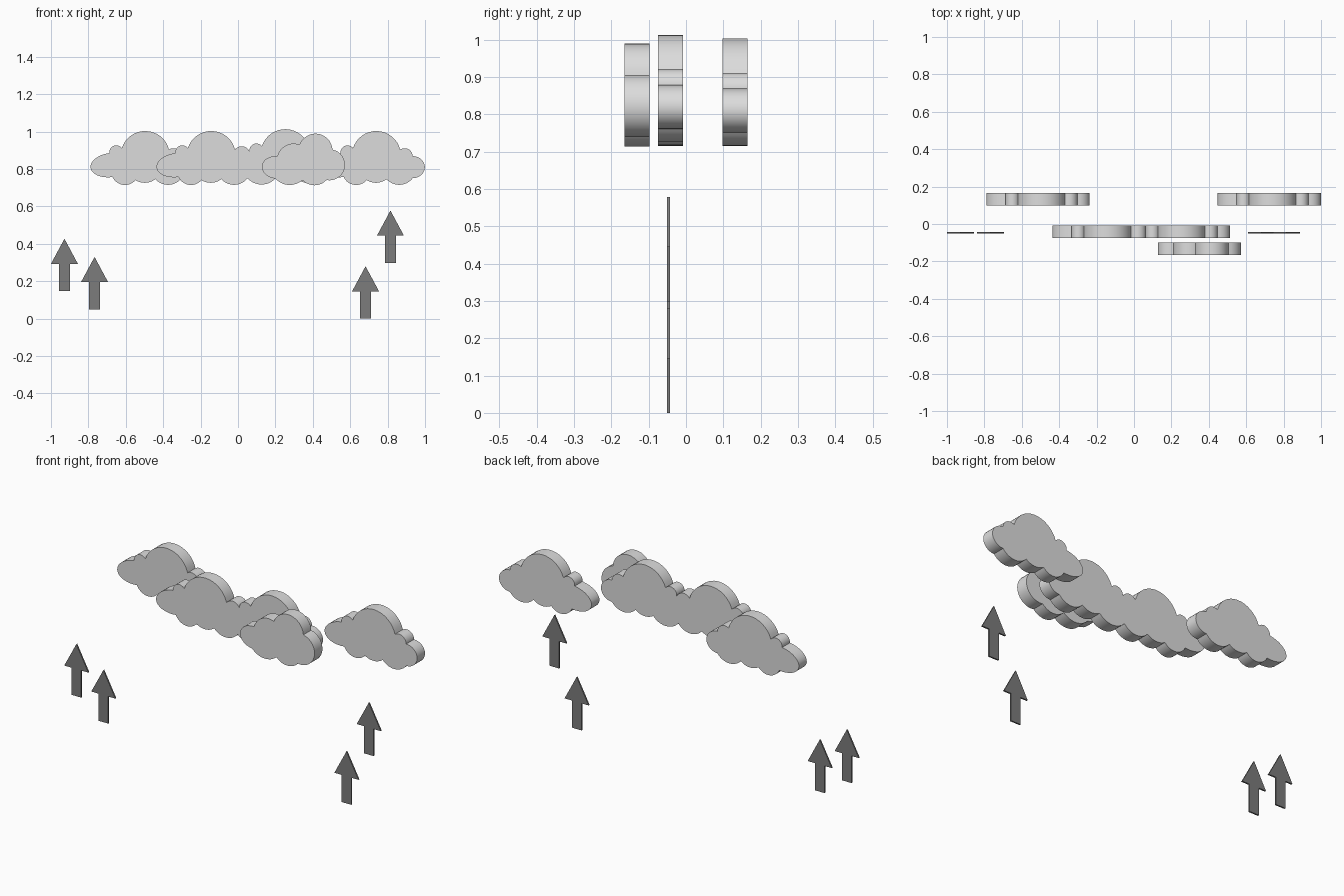
import bpy, bmesh, math
from mathutils import Vector

if "Cube" in bpy.data.objects:
    bpy.data.objects.remove(bpy.data.objects["Cube"])


def material(name, rgb):
    m = bpy.data.materials.new(name)
    m.diffuse_color = (*rgb, 1)
    m.use_nodes = True
    m.node_tree.nodes["Principled BSDF"].inputs["Base Color"].default_value = m.diffuse_color
    return m


CLOUD_GREY = material("light grey", (0.72, 0.72, 0.72))
ARROW_GREY = material("dark grey", (0.2, 0.2, 0.2))


def lobed_outline(lobes, steps=16):
    """Join cusps (x, z, depth) clockwise with outward bulging arcs."""
    pts = []
    for i, (x, z, depth) in enumerate(lobes):
        a = Vector((x, z))
        b = Vector(lobes[(i + 1) % len(lobes)][:2])
        mid, h = (a + b) / 2, (b - a).length / 2
        u = (b - a).normalized()
        n = Vector((-u.y, u.x))
        for k in range(steps):
            t = 2 * k / steps - 1
            if depth < h:                      # circular arc
                r = (h * h + depth * depth) / (2 * depth)
                ang = 2 * math.atan(depth / h) * t
                p = mid + u * r * math.sin(ang) + n * (depth - r + r * math.cos(ang))
            else:                              # half ellipse
                ang = t * math.pi / 2
                p = mid + u * h * math.sin(ang) + n * depth * math.cos(ang)
            pts.append((p.x, p.y))
    return pts


def slab(name, outline, y0, y1, mat, smooth=False):
    """Extrude an x-z outline from y0 to y1."""
    bm = bmesh.new()
    face = bm.faces.new([bm.verts.new((x, y0, z)) for x, z in outline])
    new = bmesh.ops.extrude_face_region(bm, geom=[face])["geom"]
    if face not in list(bm.faces):
        bm.faces.new([bm.verts.new((x, y0, z)) for x, z in outline])
    moved = [g for g in new if isinstance(g, bmesh.types.BMVert)]
    bmesh.ops.translate(bm, verts=moved, vec=(0, y1 - y0, 0))
    bmesh.ops.remove_doubles(bm, verts=bm.verts, dist=1e-6)
    bmesh.ops.recalc_face_normals(bm, faces=bm.faces)
    me = bpy.data.meshes.new(name)
    bm.to_mesh(me)
    bm.free()
    me.materials.append(mat)
    ob = bpy.data.objects.new(name, me)
    bpy.context.collection.objects.link(ob)
    if smooth:
        bpy.ops.object.select_all(action='DESELECT')
        ob.select_set(True)
        bpy.context.view_layer.objects.active = ob
        bpy.ops.object.shade_smooth_by_angle(angle=math.radians(30))
    return ob


def shift(lobes, dx, dz=0):
    return [(x + dx, z + dz, d) for x, z, d in lobes]


# Standard cloud, centred on its large top lobe
CLOUD = [(-.176, .757, .110), (-.193, .885, .027), (-.126, .912, .095),
         (.126, .904, .022), (.193, .869, .065), (.193, .751, .033),
         (.053, .746, .017), (-.053, .741, .034)]

# Two back clouds
for name, cx in (("back_cloud_left", -.495), ("back_cloud_right", .741)):
    slab(name, lobed_outline(shift(CLOUD, cx)), .098, .165, CLOUD_GREY, True)

# Long middle cloud: two standard clouds merged into one outline
double = CLOUD[:4] + shift(CLOUD[1:], .396, .01) + CLOUD[5:]
slab("middle_double_cloud", lobed_outline(shift(double, -.142)),
     -.075, -.008, CLOUD_GREY, True)

# Small front cloud
SMALL = [(.200, .749, .078), (.211, .869, .030), (.329, .930, .072),
         (.505, .904, .083), (.473, .741, .028), (.345, .741, .030)]
slab("front_cloud", lobed_outline(SMALL), -.165, -.098, CLOUD_GREY, True)

# Thin upward arrows
half = [(0, .28), (.072, .146), (.029, .146), (.029, 0)]
arrow = half + [(-x, z) for x, z in reversed(half[1:])]
for i, (cx, z0) in enumerate([(-.928, .147), (-.767, .05), (.815, .298), (.682, 0)]):
    slab(f"arrow_{i + 1}", [(x + cx, z + z0) for x, z in arrow],
         -.051, -.043, ARROW_GREY)
